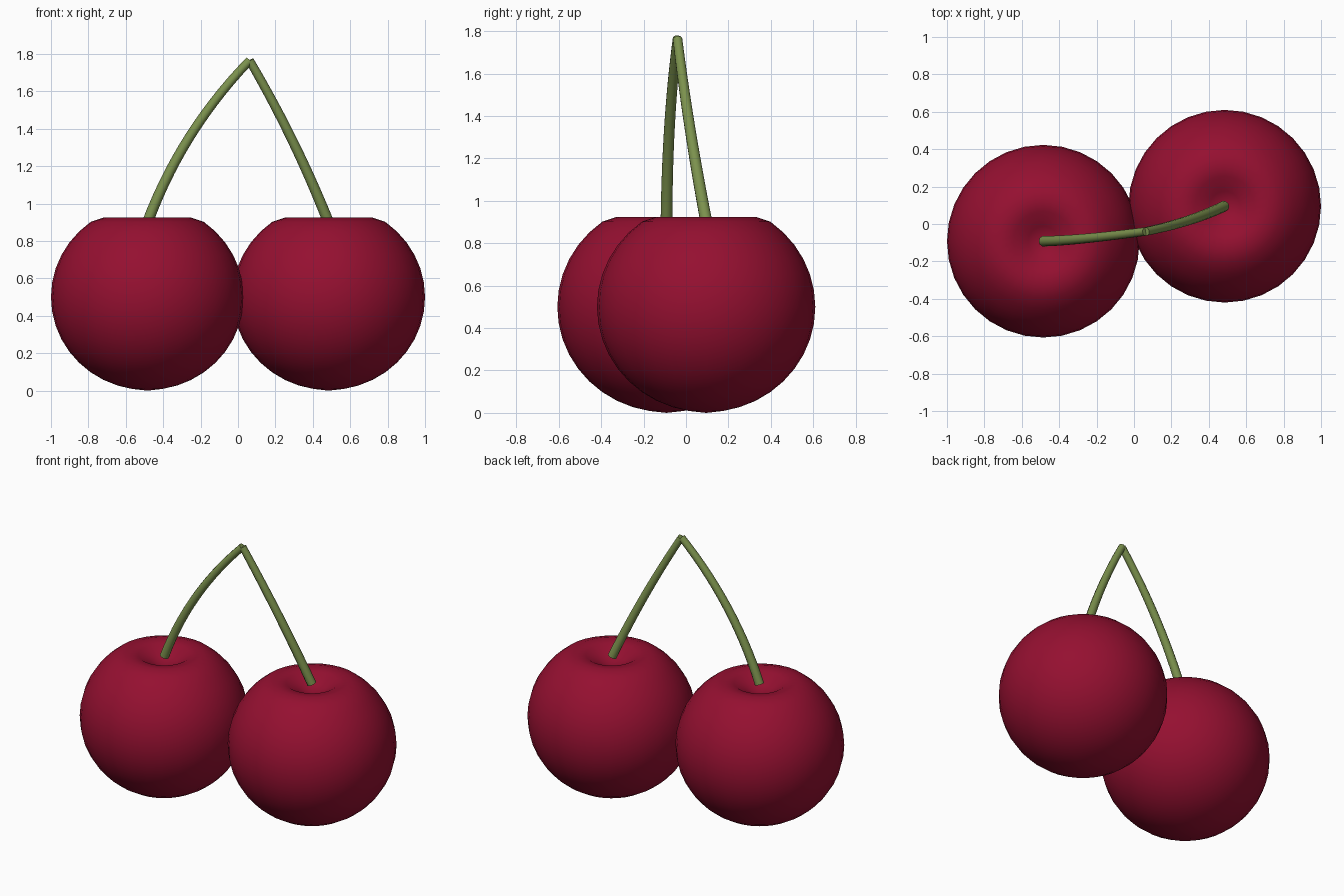
import bpy, bmesh, math
from mathutils import Vector

if "Cube" in bpy.data.objects:
    bpy.data.objects.remove(bpy.data.objects["Cube"])


def material(name, rgb):
    m = bpy.data.materials.new(name)
    m.diffuse_color = (*rgb, 1.0)
    m.use_nodes = True
    m.node_tree.nodes["Principled BSDF"].inputs["Base Color"].default_value = m.diffuse_color
    return m


RED = material("cherry red", (0.30, 0.005, 0.030))
GREEN = material("stem green", (0.20, 0.285, 0.075))


def finish(name, bm, mat, angle):
    bmesh.ops.recalc_face_normals(bm, faces=bm.faces)
    mesh = bpy.data.meshes.new(name)
    bm.to_mesh(mesh)
    bm.free()
    mesh.materials.append(mat)
    obj = bpy.data.objects.new(name, mesh)
    bpy.context.collection.objects.link(obj)
    bpy.ops.object.select_all(action='DESELECT')
    obj.select_set(True)
    bpy.context.view_layer.objects.active = obj
    bpy.ops.object.shade_smooth_by_angle(angle=math.radians(angle))
    return obj


def skin(bm, rings):
    for a, b in zip(rings, rings[1:]):
        n = len(a)
        for i in range(n):
            bm.faces.new((a[i], a[(i + 1) % n], b[(i + 1) % n], b[i]))


def cherry(name, cx, cy, sides=32, steps=20):
    # round fruit: lathed profile with a dimple at the top
    dimple = {3: 0.925, 2: 0.915, 1: 0.865}
    bm = bmesh.new()
    rings = []
    for k in range(1, steps):
        t = math.pi * k / steps
        r = 0.515 * math.sin(t)
        z = dimple.get(k, 0.5 + 0.497 * math.cos(t))
        rings.append([bm.verts.new((cx + r * math.cos(math.tau * i / sides),
                                    cy + r * math.sin(math.tau * i / sides), z))
                      for i in range(sides)])
    skin(bm, rings)
    for ring, z in ((rings[0], 0.835), (rings[-1], 0.0)):
        pole = bm.verts.new((cx, cy, z))
        for i in range(sides):
            bm.faces.new((ring[i], ring[(i + 1) % sides], pole))
    finish(name, bm, RED, 80)


def stem(name, base, bend, tip, r0=0.029, r1=0.023, sides=10, steps=14):
    # tapered tube along a quadratic curve
    p0, p1, p2 = Vector(base), Vector(bend), Vector(tip)
    bm = bmesh.new()
    rings = []
    for k in range(steps + 1):
        t = k / steps
        p = p0 * (1 - t) ** 2 + p1 * 2 * t * (1 - t) + p2 * t * t
        d = ((p1 - p0) * (1 - t) + (p2 - p1) * t).normalized()
        u = d.cross(Vector((0, 1, 0))).normalized()
        v = d.cross(u)
        r = r0 + (r1 - r0) * t
        rings.append([bm.verts.new(p + r * (u * math.cos(math.tau * i / sides)
                                            + v * math.sin(math.tau * i / sides)))
                      for i in range(sides)])
    skin(bm, rings)
    bm.faces.new(rings[0])
    bm.faces.new(rings[-1])
    finish(name, bm, GREEN, 50)


# fruits
cherry("left_cherry", -0.485, -0.092)
cherry("right_cherry", 0.485, 0.095)

# stems meeting at the top
TIP = (0.062, -0.04, 1.765)
stem("left_stem", (-0.482, -0.092, 0.905), (-0.30, -0.088, 1.39), TIP)
stem("right_stem", (0.482, 0.095, 0.905), (0.305, 0.01, 1.35), TIP)
